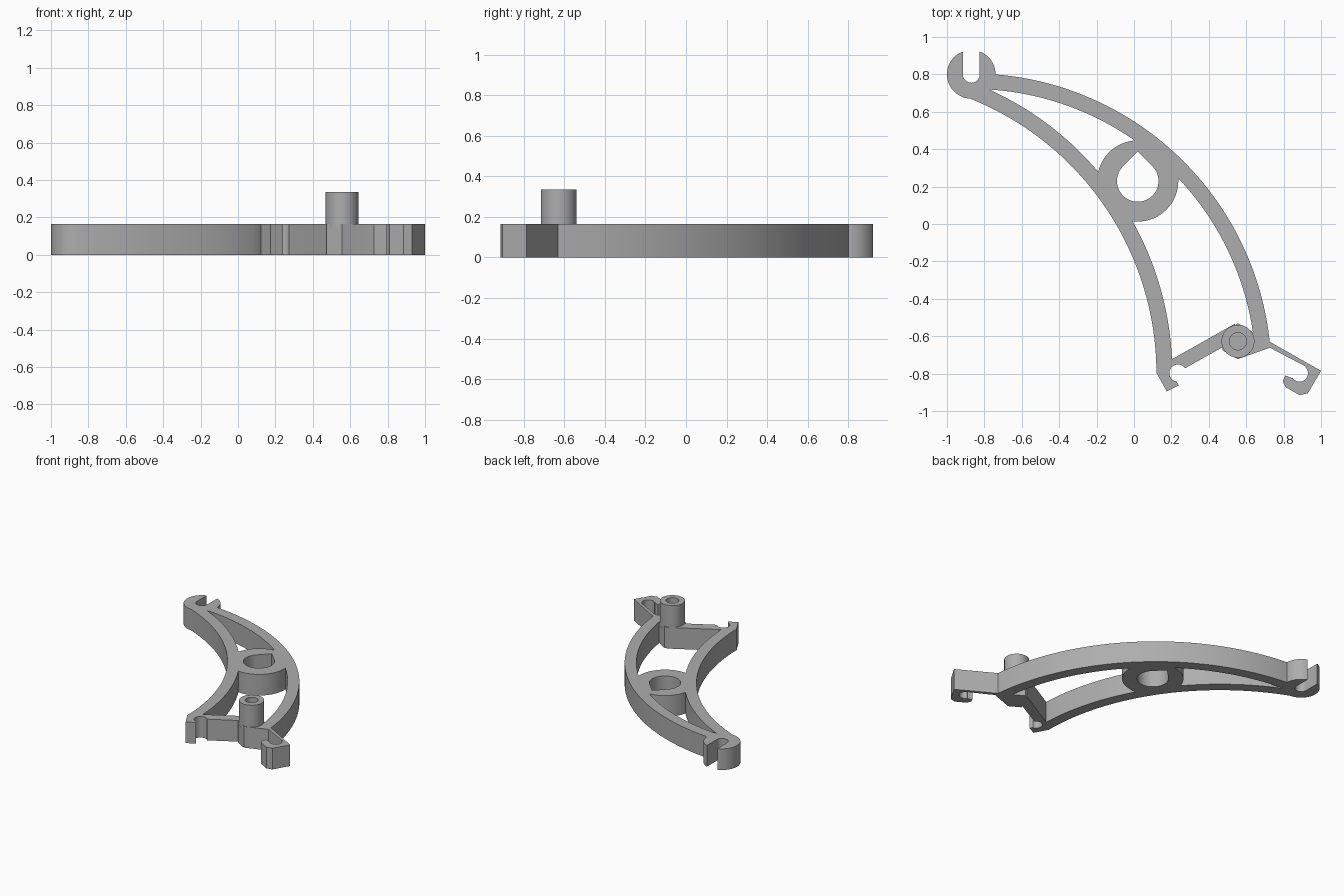
import bpy, bmesh, math
from math import cos, sin, radians

cube = bpy.data.objects.get("Cube")
if cube:
    bpy.data.objects.remove(cube, do_unlink=True)

THICK = 0.165
POST_TOP = 0.335

grey = bpy.data.materials.new("mid_grey")
grey.use_nodes = True
tone = (0.42, 0.42, 0.42, 1)
grey.diffuse_color = tone
grey.node_tree.nodes["Principled BSDF"].inputs["Base Color"].default_value = tone


def arc(cx, cy, r, a0, a1, n):
    """Points along an arc, angles in degrees."""
    return [(cx + r * cos(radians(a0 + (a1 - a0) * i / n)),
             cy + r * sin(radians(a0 + (a1 - a0) * i / n))) for i in range(n + 1)]


def circle(cx, cy, r, n=48, start=0):
    return arc(cx, cy, r, start, start + 360, n)[:-1]


def band(cx, cy, r_in, r_out, a0, a1, n=48):
    return arc(cx, cy, r_out, a0, a1, n) + arc(cx, cy, r_in, a1, a0, n)


def extrude(name, outline, z0=0.0, z1=THICK):
    """Flat outline raised into a solid."""
    bm = bmesh.new()
    face = bm.faces.new([bm.verts.new((x, y, z0)) for x, y in outline])
    top = bmesh.ops.extrude_face_region(bm, geom=[face])["geom"]
    bmesh.ops.translate(bm, vec=(0, 0, z1 - z0),
                        verts=[v for v in top if isinstance(v, bmesh.types.BMVert)])
    bmesh.ops.recalc_face_normals(bm, faces=bm.faces)
    mesh = bpy.data.meshes.new(name)
    bm.to_mesh(mesh)
    bm.free()
    mesh.materials.append(grey)
    obj = bpy.data.objects.new(name, mesh)
    bpy.context.collection.objects.link(obj)
    return obj


def combine(target, tool, operation):
    """Apply a boolean and discard the tool."""
    mod = target.modifiers.new("join", "BOOLEAN")
    mod.operation, mod.solver, mod.object = operation, "EXACT", tool
    bpy.context.view_layer.objects.active = target
    bpy.ops.object.modifier_apply(modifier=mod.name)
    bpy.data.objects.remove(tool, do_unlink=True)


# Two curved arms
frame = extrude("bracket_frame", band(-0.87, -0.80, 1.522, 1.605, 5.5, 87))
parts = [extrude("inner_arm", band(-1.463, -0.80, 1.583, 1.668, 0, 69))]

# Slotted end and central hub
parts.append(extrude("slotted_end", circle(-0.87, 0.80, 0.13)))
hub = (0.02, 0.23)
parts.append(extrude("hub", arc(*hub, 0.217, 90, 360, 48)
                     + [(0.237, 0.33), (0.10, 0.447)]))

# Crossbar, hexagonal pad and clips
post = (0.556, -0.627)
parts.append(extrude("crossbar", [(0.19, -0.73), (0.19, -0.80), (0.235, -0.79),
                                  (0.275, -0.77), (0.48, -0.655), (0.56, -0.63),
                                  (0.54, -0.533)]))
parts.append(extrude("pad", circle(*post, 0.096, 6, 30)))
parts.append(extrude("pad_web", [(0.556, -0.722), (0.73, -0.66), (0.725, -0.63),
                                 (0.64, -0.58), (0.56, -0.60)]))
parts.append(extrude("inner_clip", [(0.12, -0.795), (0.175, -0.895), (0.24, -0.862),
                                    (0.222, -0.835), (0.20, -0.73), (0.13, -0.73)]))
parts.append(extrude("hook", [(0.70, -0.615), (1.0, -0.785), (0.93, -0.905),
                              (0.885, -0.915), (0.81, -0.872), (0.795, -0.84),
                              (0.81, -0.81), (0.845, -0.825), (0.885, -0.80),
                              (0.92, -0.763), (0.72, -0.658)]))
for part in parts:
    combine(frame, part, "UNION")

# Openings: slot, teardrop bore, clip seats
cuts = [
    arc(-0.87, 0.80, 0.045, 180, 360, 20) + [(-0.825, 1.0), (-0.915, 1.0)],
    arc(*hub, 0.111, 135, 405, 40) + [(hub[0], hub[1] + 0.157)],
    circle(0.235, -0.797, 0.046, 32),
    circle(0.885, -0.798, 0.045, 32),
]
for outline in cuts:
    combine(frame, extrude("cutter", outline, -0.1, THICK + 0.1), "DIFFERENCE")

# Hollow post on the pad
peg = extrude("post", circle(*post, 0.088), THICK - 0.02, POST_TOP)
combine(peg, extrude("cutter", circle(*post, 0.046, 32), THICK, POST_TOP + 0.1), "DIFFERENCE")

for obj in (frame, peg):
    bpy.ops.object.select_all(action="DESELECT")
    obj.select_set(True)
    bpy.context.view_layer.objects.active = obj
    bpy.ops.object.shade_smooth_by_angle(angle=radians(25))
